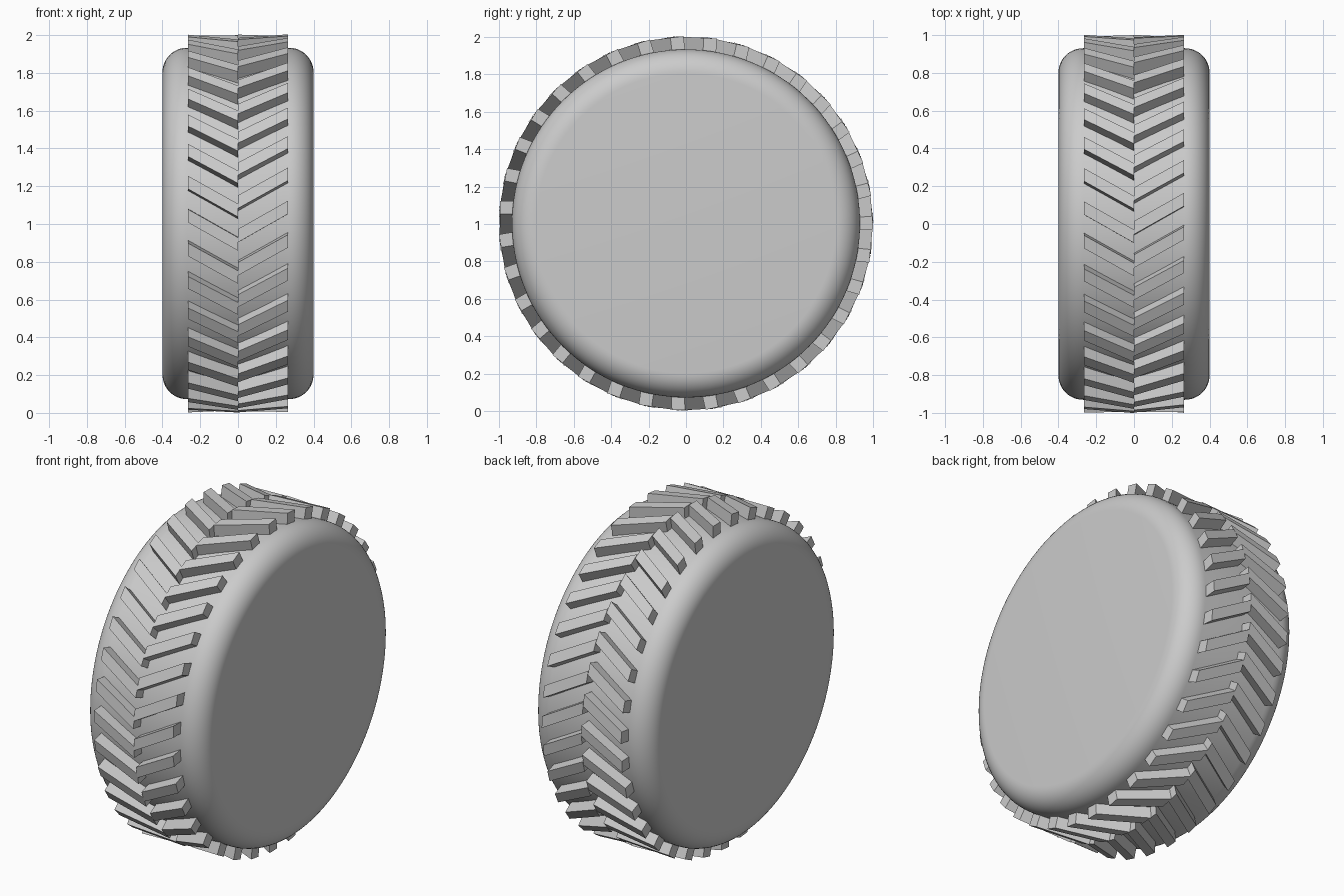
import bpy
import bmesh
from math import sin, cos, pi, radians
from mathutils import Matrix, Vector

cube = bpy.data.objects.get("Cube")
if cube:
    bpy.data.objects.remove(cube, do_unlink=True)

CENTRE = Vector((0, 0, 1.003))
HALF_WIDTH, RADIUS, ROUNDING = 0.4, 0.93, 0.13
LUG_COUNT, LUG_REACH, LUG_SLANT, LUG_THICK = 35, 0.265, 0.15, 0.07
LUG_BASE, LUG_TOP = 0.91, 0.995

rubber = bpy.data.materials.new("grey rubber")
rubber.use_nodes = True
grey = (0.6, 0.6, 0.6, 1)
rubber.diffuse_color = grey
rubber.node_tree.nodes["Principled BSDF"].inputs["Base Color"].default_value = grey


def add_object(name, bm):
    bmesh.ops.recalc_face_normals(bm, faces=bm.faces)
    mesh = bpy.data.meshes.new(name)
    bm.to_mesh(mesh)
    bm.free()
    mesh.materials.append(rubber)
    obj = bpy.data.objects.new(name, mesh)
    obj.location = CENTRE
    bpy.context.collection.objects.link(obj)
    return obj


# Tyre body: a wide drum with rounded shoulders
bm = bmesh.new()
bmesh.ops.create_cone(bm, cap_ends=True, segments=128, radius1=RADIUS, radius2=RADIUS,
                      depth=2 * HALF_WIDTH, matrix=Matrix.Rotation(pi / 2, 4, "Y"))
rims = [e for e in bm.edges if any(len(f.verts) > 4 for f in e.link_faces)]
bmesh.ops.bevel(bm, geom=rims, offset=ROUNDING, segments=12, profile=0.5, affect="EDGES")
tyre = add_object("tyre_body", bm)
bpy.context.view_layer.objects.active = tyre
tyre.select_set(True)
bpy.ops.object.shade_smooth_by_angle(angle=radians(30))
tyre.select_set(False)


# Tread: a ring of slanted lugs on each half, the two rings slightly out of step
def tread_ring(name, side, phase):
    bm = bmesh.new()
    for i in range(LUG_COUNT):
        turn = Matrix.Rotation(-(phase + i * 2 * pi / LUG_COUNT), 4, "X")
        lug = bmesh.ops.create_cube(bm, size=1)["verts"]
        for v in lug:
            across = v.co.x + 0.5
            v.co = turn @ Vector((side * across * LUG_REACH,
                                  -(LUG_TOP if v.co.y < 0 else LUG_BASE),
                                  v.co.x * LUG_SLANT + v.co.z * LUG_THICK))
    return add_object(name, bm)


tread_ring("left_tread", 1, radians(0.6))
tread_ring("right_tread", -1, radians(-2))
